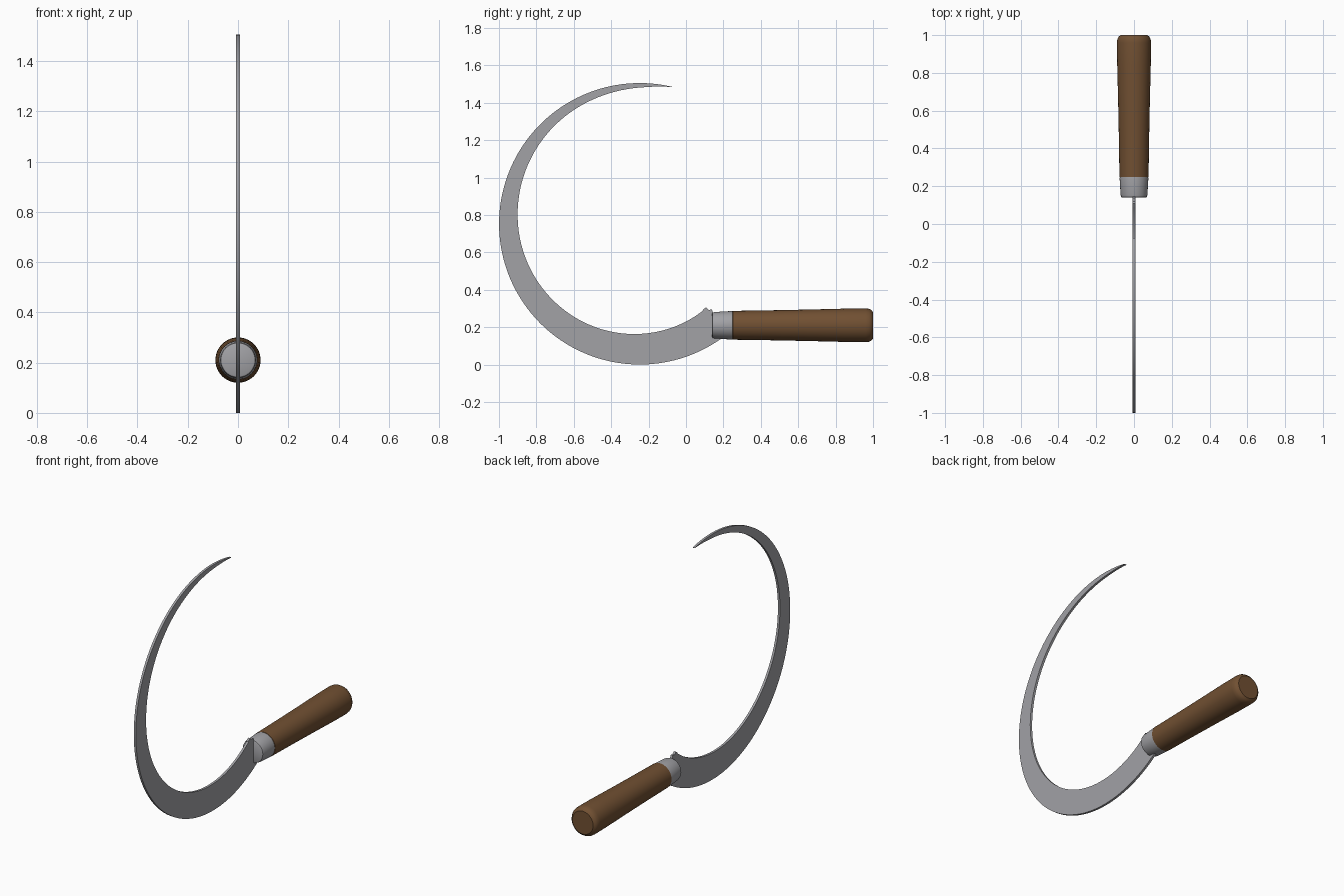
import bpy, bmesh, math
from mathutils import Vector

if "Cube" in bpy.data.objects:
    bpy.data.objects.remove(bpy.data.objects["Cube"])


def material(name, rgb):
    m = bpy.data.materials.new(name)
    m.diffuse_color = (*rgb, 1)
    m.use_nodes = True
    m.node_tree.nodes["Principled BSDF"].inputs["Base Color"].default_value = m.diffuse_color
    return m


STEEL = material("steel grey", (0.36, 0.36, 0.38))
WOOD = material("wood brown", (0.165, 0.08, 0.032))


def finish(bm, name, mat, angle=35):
    bmesh.ops.recalc_face_normals(bm, faces=bm.faces)
    me = bpy.data.meshes.new(name)
    bm.to_mesh(me)
    bm.free()
    me.materials.append(mat)
    ob = bpy.data.objects.new(name, me)
    bpy.context.collection.objects.link(ob)
    bpy.ops.object.select_all(action='DESELECT')
    ob.select_set(True)
    bpy.context.view_layer.objects.active = ob
    bpy.ops.object.shade_smooth_by_angle(angle=math.radians(angle))
    return ob


def turned(name, profile, mat, z=0.21, n=48):
    """Closed lathe along y from (y, radius) pairs."""
    bm = bmesh.new()
    rings = [[bm.verts.new((r * math.cos(2 * math.pi * i / n), y,
                            z + r * math.sin(2 * math.pi * i / n)))
              for i in range(n)] for y, r in profile]
    for a, b in zip(rings, rings[1:]):
        for i in range(n):
            j = (i + 1) % n
            bm.faces.new((a[i], a[j], b[j], b[i]))
    bm.faces.new(rings[0])
    bm.faces.new(rings[-1])
    return finish(bm, name, mat)


# crescent blade: outer circle with a width that grows from tip to heel
CY, CZ, R, T = -0.247, 0.7525, 0.7525, 0.007
WIDTHS = [(76.8, 0.002), (90, 0.024), (135, 0.061), (180, 0.101),
          (225, 0.137), (270, 0.164), (307, 0.179)]


def width(a):
    """Smooth (Catmull-Rom style) interpolation of the width keys."""
    def slope(i):
        lo, hi = WIDTHS[max(i - 1, 0)], WIDTHS[min(i + 1, len(WIDTHS) - 1)]
        return (hi[1] - lo[1]) / (hi[0] - lo[0])
    for i in range(len(WIDTHS) - 1):
        (a0, w0), (a1, w1) = WIDTHS[i], WIDTHS[i + 1]
        if a <= a1 + 1e-6:
            h = a1 - a0
            t = (a - a0) / h
            return ((2*t**3 - 3*t**2 + 1) * w0 + (t**3 - 2*t**2 + t) * h * slope(i)
                    + (3*t**2 - 2*t**3) * w1 + (t**3 - t**2) * h * slope(i + 1))


bm = bmesh.new()
N = 110
sections = []
for k in range(N + 1):
    a = WIDTHS[0][0] + (WIDTHS[-1][0] - WIDTHS[0][0]) * k / N
    c, s = math.cos(math.radians(a)), math.sin(math.radians(a))
    inner = R - width(a)
    sections.append([bm.verts.new((x, CY + r * c, CZ + r * s))
                     for x, r in ((-T, R), (T, R), (T, inner), (-T, inner))])
for a, b in zip(sections, sections[1:]):
    for i in range(4):
        j = (i + 1) % 4
        bm.faces.new((a[i], a[j], b[j], b[i]))
bm.faces.new(sections[0])
bm.faces.new(sections[-1])
finish(bm, "blade", STEEL)

# small heel of the blade running into the ferrule
bm = bmesh.new()
heel = [(0.09, 0.293), (0.108, 0.306), (0.12, 0.292), (0.138, 0.294), (0.146, 0.275),
        (0.19, 0.25), (0.205, 0.155)]
sides = [[bm.verts.new((x, y, z)) for y, z in heel] for x in (-T, T)]
for side in sides:
    bm.faces.new(side)
for i in range(len(heel)):
    j = (i + 1) % len(heel)
    bm.faces.new((sides[0][i], sides[0][j], sides[1][j], sides[1][i]))
finish(bm, "blade_heel", STEEL)

# metal ferrule and tapered wooden handle
turned("ferrule", [(0.14, 0.062), (0.143, 0.068), (0.155, 0.071), (0.24, 0.076),
                   (0.25, 0.075), (0.252, 0.070)], STEEL)
turned("handle", [(0.248, 0.07), (0.25, 0.077), (0.45, 0.08), (0.65, 0.084),
                  (0.85, 0.089), (0.96, 0.090), (0.98, 0.088), (0.992, 0.081),
                  (1.0, 0.070)], WOOD)
